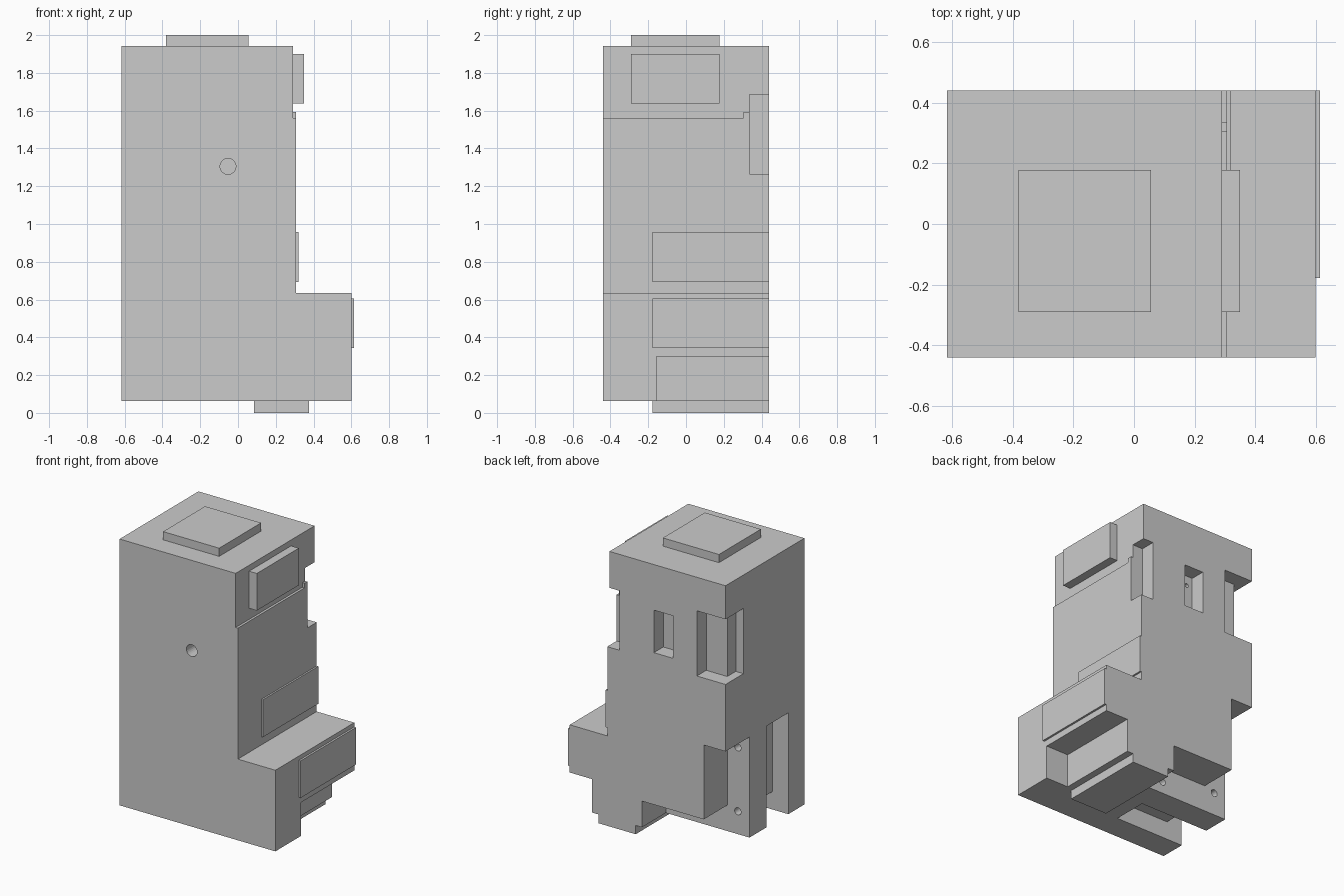
import bpy, bmesh, math
from mathutils import Matrix

if "Cube" in bpy.data.objects:
    bpy.data.objects.remove(bpy.data.objects["Cube"])


def make_object(name, bm):
    bmesh.ops.recalc_face_normals(bm, faces=bm.faces)
    mesh = bpy.data.meshes.new(name)
    bm.to_mesh(mesh)
    bm.free()
    ob = bpy.data.objects.new(name, mesh)
    bpy.context.collection.objects.link(ob)
    return ob


def box(name, x, y, z):
    """Box from (min, max) ranges."""
    bm = bmesh.new()
    size = [r[1] - r[0] for r in (x, y, z)]
    mid = [(r[0] + r[1]) / 2 for r in (x, y, z)]
    bmesh.ops.create_cube(bm, size=1, matrix=Matrix.Translation(mid) @ Matrix.Diagonal((*size, 1)))
    return make_object(name, bm)


def drill(name, x, z, y, r):
    """Round cutter along y."""
    bm = bmesh.new()
    m = Matrix.Translation((x, (y[0] + y[1]) / 2, z)) @ Matrix.Rotation(math.pi / 2, 4, 'X')
    bmesh.ops.create_cone(bm, cap_ends=True, segments=24, radius1=r, radius2=r,
                          depth=y[1] - y[0], matrix=m)
    return make_object(name, bm)


def cut(target, cutter):
    cutter.hide_render = True
    mod = target.modifiers.new("cut", 'BOOLEAN')
    mod.operation = 'DIFFERENCE'
    mod.solver = 'EXACT'
    mod.object = cutter
    bpy.context.view_layer.objects.active = target
    bpy.ops.object.modifier_apply(modifier=mod.name)
    bpy.data.objects.remove(cutter)


# Main body: stepped side profile extruded through the depth
profile = [(-.617, .062), (.6, .062), (.6, .635), (.307, .635),
           (.307, 1.56), (.29, 1.56), (.29, 1.942), (-.617, 1.942)]
bm = bmesh.new()
face = bm.faces.new([bm.verts.new((x, -.44, z)) for x, z in profile])
ext = bmesh.ops.extrude_face_region(bm, geom=[face])
bmesh.ops.translate(bm, vec=(0, .88, 0),
                    verts=[v for v in ext["geom"] if isinstance(v, bmesh.types.BMVert)])
body = make_object("body", bm)

# Notches, pockets and slots (ranges beyond the body are open sides)
cutters = {
    "front_foot_notch": ((.425, .8), (-.155, .6), (-.1, .298)),
    "rear_leg_notch": ((-.8, -.447), (.173, .6), (-.1, .772)),
    "rear_underside": ((-.8, .036), (.173, .6), (-.1, .247)),
    "leg_slot": ((-.8, -.495), (-.26, -.015), (-.1, .777)),
    "underside_channel": ((-.8, -.08), (-.26, -.015), (-.1, .19)),
    "small_pocket": ((-.206, -.057), (.335, .6), (1.32, 1.62)),
    "corner_window": ((-.8, -.393), (.335, .6), (1.245, 1.705)),
    "corner_window_deep": ((-.8, -.557), (.24, .6), (1.245, 1.705)),
    "side_notch": ((.21, .8), (.335, .6), (1.265, 1.685)),
}
for name, ranges in cutters.items():
    cut(body, box(name, *ranges))

# Round holes
cut(body, drill("front_hole", -.053, 1.305, (-.6, -.3), .042))
for x, z in ((-.526, .674), (-.526, .223), (-.093, .146)):
    cut(body, drill("leg_hole", x, z, (.1, .21), .025))
cut(body, drill("pocket_hole", -.16, 1.55, (.27, .36), .014))

# Raised pads, top plate and foot
box("top_plate", (-.382, .056), (-.29, .178), (1.942, 2))
box("upper_pad", (.29, .35), (-.29, .178), (1.638, 1.9))
box("middle_pad", (.307, .319), (-.178, .44), (.693, .957))
box("lower_pad", (.6, .614), (-.178, .44), (.343, .605))
box("foot", (.085, .376), (-.178, .44), (0, .062))
box("small_tab", (.29, .307), (.305, .335), (1.56, 1.592))
